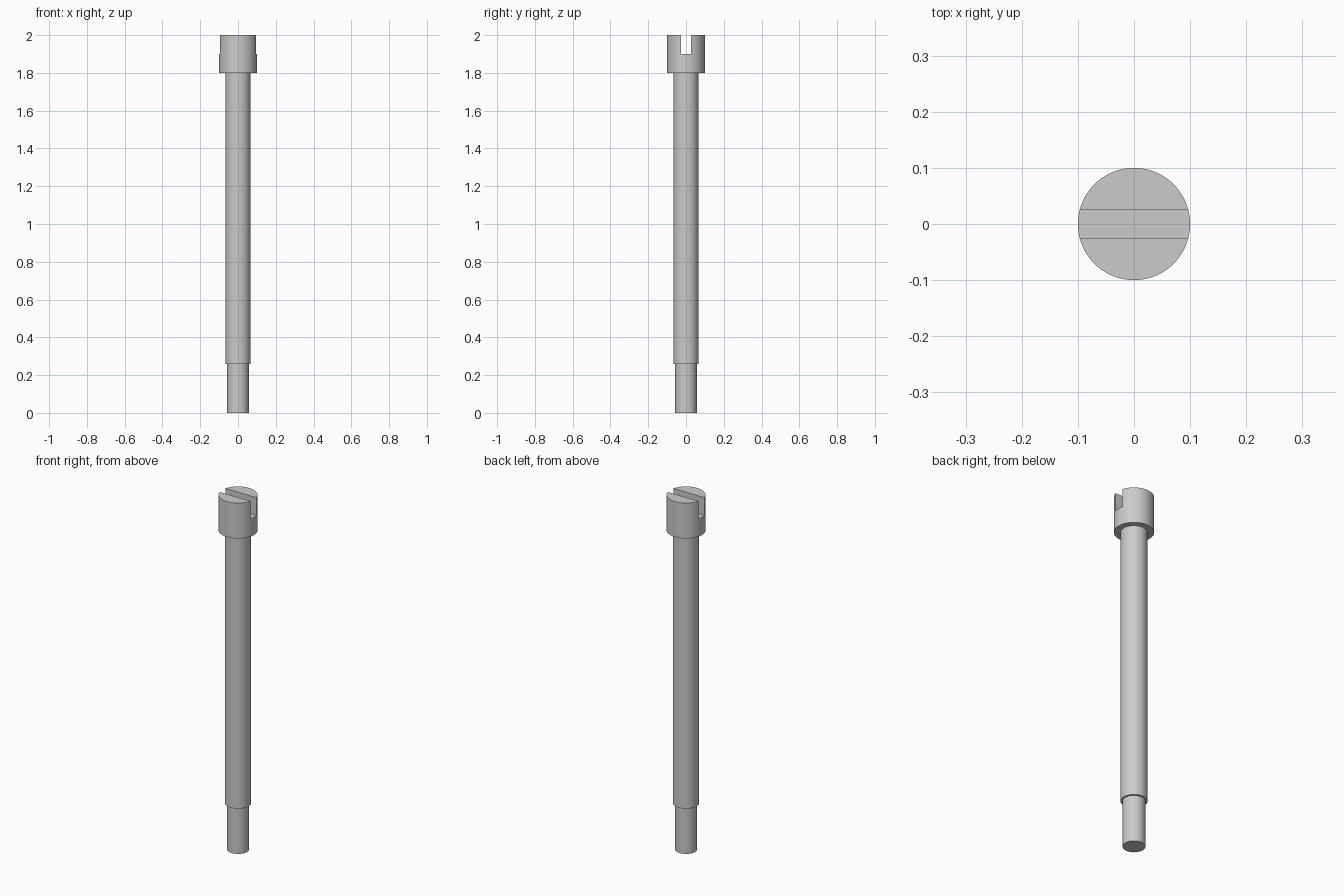
import bpy, bmesh
from math import tau
from mathutils import Matrix, Vector

cube = bpy.data.objects.get("Cube")
if cube:
    bpy.data.objects.remove(cube, do_unlink=True)

STEEL = (0.6, 0.6, 0.6, 1.0)
HEIGHT = 2.0
SLOT_BOTTOM = 1.9
SLOT_WIDTH = 0.052

steel = bpy.data.materials.new("grey steel")
steel.use_nodes = True
steel.diffuse_color = STEEL
steel.node_tree.nodes["Principled BSDF"].inputs["Base Color"].default_value = STEEL


def add_object(name, bm):
    bmesh.ops.recalc_face_normals(bm, faces=bm.faces)
    mesh = bpy.data.meshes.new(name)
    bm.to_mesh(mesh)
    bm.free()
    obj = bpy.data.objects.new(name, mesh)
    bpy.context.collection.objects.link(obj)
    return obj


# Stepped screw body: narrow tip, long shank and wide head, turned about z
profile = [(0, 0), (0.057, 0), (0.057, 0.26), (0.067, 0.26),
           (0.067, 1.8), (0.1, 1.8), (0.1, HEIGHT), (0, HEIGHT)]
bm = bmesh.new()
verts = [bm.verts.new((r, 0, z)) for r, z in profile]
edges = [bm.edges.new(pair) for pair in zip(verts, verts[1:])]
bmesh.ops.spin(bm, geom=verts + edges, cent=(0, 0, 0), axis=(0, 0, 1),
               angle=tau, steps=96, use_merge=True)
bmesh.ops.remove_doubles(bm, verts=bm.verts, dist=0.0001)
screw = add_object("slotted_screw", bm)
screw.data.materials.append(steel)

# Driver slot running across the head along x
depth = 2 * (HEIGHT - SLOT_BOTTOM)
bm = bmesh.new()
bmesh.ops.create_cube(bm, size=1, matrix=Matrix.LocRotScale(
    Vector((0, 0, HEIGHT)), None, Vector((0.4, SLOT_WIDTH, depth))))
cutter = add_object("slot_cutter", bm)
cutter.data.materials.append(steel)
cutter.hide_render = True

slot = screw.modifiers.new("driver slot", "BOOLEAN")
slot.operation = "DIFFERENCE"
slot.solver = "EXACT"
slot.object = cutter

# Bake the slot, then smooth the round walls and keep the rims sharp
bpy.ops.object.select_all(action="DESELECT")
screw.select_set(True)
bpy.context.view_layer.objects.active = screw
bpy.ops.object.modifier_apply(modifier=slot.name)
bpy.data.objects.remove(cutter, do_unlink=True)
bpy.ops.object.shade_smooth_by_angle()
